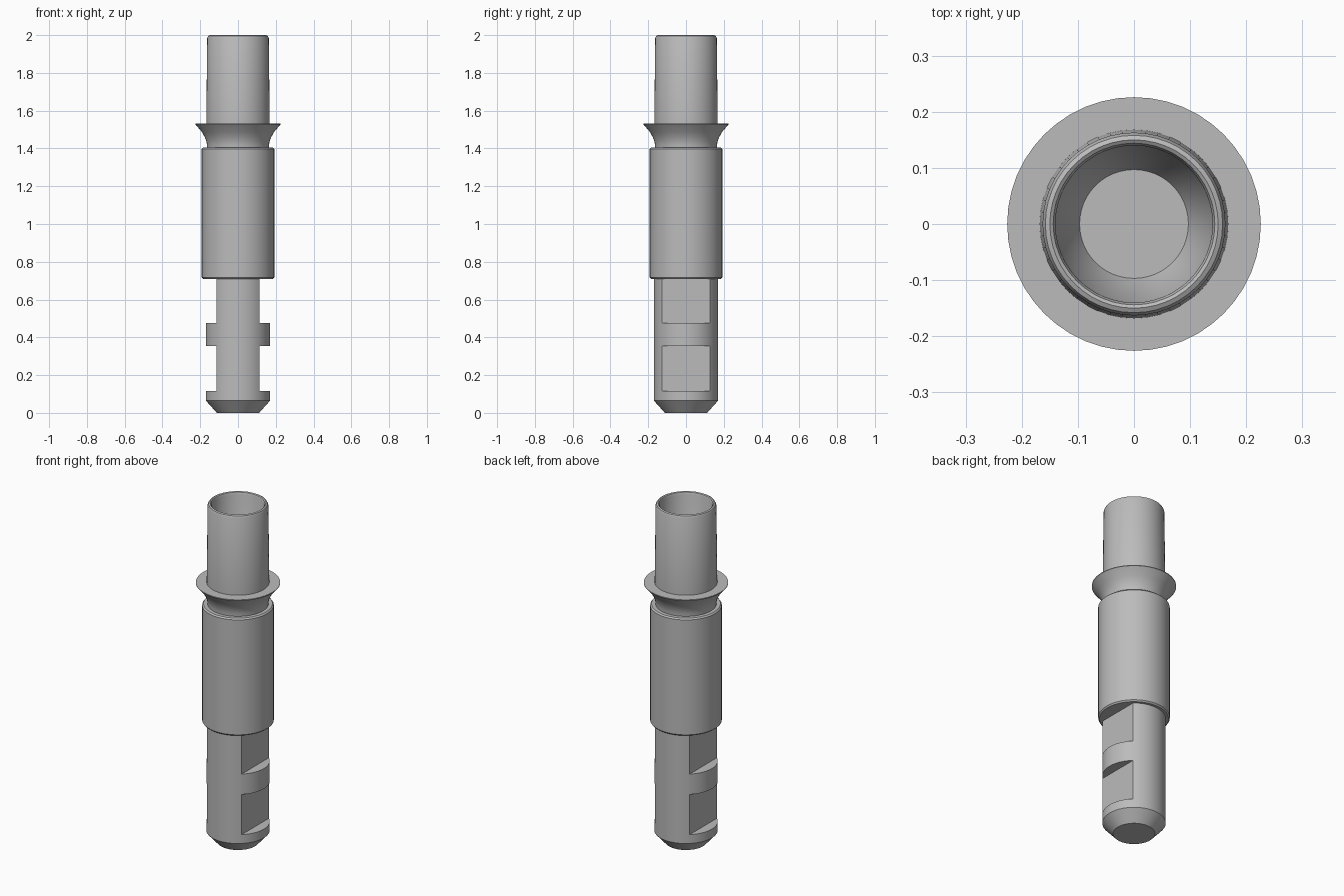
import bpy
import bmesh
import math
from mathutils import Matrix, Vector

cube = bpy.data.objects.get("Cube")
if cube:
    bpy.data.objects.remove(cube, do_unlink=True)

SIDES = 48

steel = bpy.data.materials.new("plain grey steel")
steel.use_nodes = True
grey = (0.5, 0.5, 0.5, 1)
steel.diffuse_color = grey
steel.node_tree.nodes["Principled BSDF"].inputs["Base Color"].default_value = grey


def finish(name, bm):
    """Turn a bmesh into a named, coloured object."""
    bmesh.ops.recalc_face_normals(bm, faces=bm.faces)
    mesh = bpy.data.meshes.new(name)
    bm.to_mesh(mesh)
    bm.free()
    mesh.materials.append(steel)
    obj = bpy.data.objects.new(name, mesh)
    bpy.context.collection.objects.link(obj)
    return obj


def lathe(name, profile):
    """Spin (radius, height) points about z; both ends lie on the axis."""
    bm = bmesh.new()
    verts = [bm.verts.new((r, 0, z)) for r, z in profile]
    edges = [bm.edges.new(pair) for pair in zip(verts, verts[1:])]
    bmesh.ops.spin(bm, geom=verts + edges, cent=(0, 0, 0), axis=(0, 0, 1),
                   angle=math.tau, steps=SIDES, use_duplicate=False)
    bmesh.ops.remove_doubles(bm, verts=bm.verts, dist=0.0001)
    return finish(name, bm)


def smooth(obj):
    bpy.ops.object.select_all(action="DESELECT")
    obj.select_set(True)
    bpy.context.view_layer.objects.active = obj
    bpy.ops.object.shade_smooth_by_angle(angle=math.radians(30))


# Lower shank with a chamfered tip
shank = lathe("lower_shank", [(0, 0), (0.112, 0), (0.17, 0.065),
                              (0.17, 0.74), (0, 0.74)])

# Two pairs of wrench flats, cut on the left and right sides
bm = bmesh.new()
for side in (-1, 1):
    for low, high in ((0.117, 0.355), (0.475, 0.712)):
        place = Matrix.Translation(Vector((side * 0.213, 0, (low + high) / 2)))
        size = Matrix.Diagonal((0.2, 0.6, high - low, 1))
        bmesh.ops.create_cube(bm, size=1, matrix=place @ size)
cutter = finish("flat_cutter", bm)
cutter.hide_render = True
cut = shank.modifiers.new("flats", "BOOLEAN")
cut.operation = "DIFFERENCE"
cut.solver = "EXACT"
cut.object = cutter
bpy.context.view_layer.objects.active = shank
bpy.ops.object.modifier_apply(modifier=cut.name)
bpy.data.objects.remove(cutter, do_unlink=True)

# Thick middle sleeve with softened rims
sleeve = lathe("middle_sleeve", [(0, 0.71), (0.185, 0.71), (0.192, 0.718),
                                 (0.192, 1.397), (0.185, 1.405), (0, 1.405)])

# Flared flange, upper tube and tapered blind bore
tube = lathe("flanged_tube", [
    (0, 1.39), (0.163, 1.39), (0.164, 1.42), (0.168, 1.44), (0.177, 1.462),
    (0.191, 1.487), (0.226, 1.528), (0.226, 1.532), (0.168, 1.532),
    (0.163, 1.985), (0.158, 1.996), (0.15, 2.0), (0.144, 1.996),
    (0.14, 1.985), (0.138, 1.62), (0.097, 1.54), (0, 1.54)])

for part in (shank, sleeve, tube):
    smooth(part)
